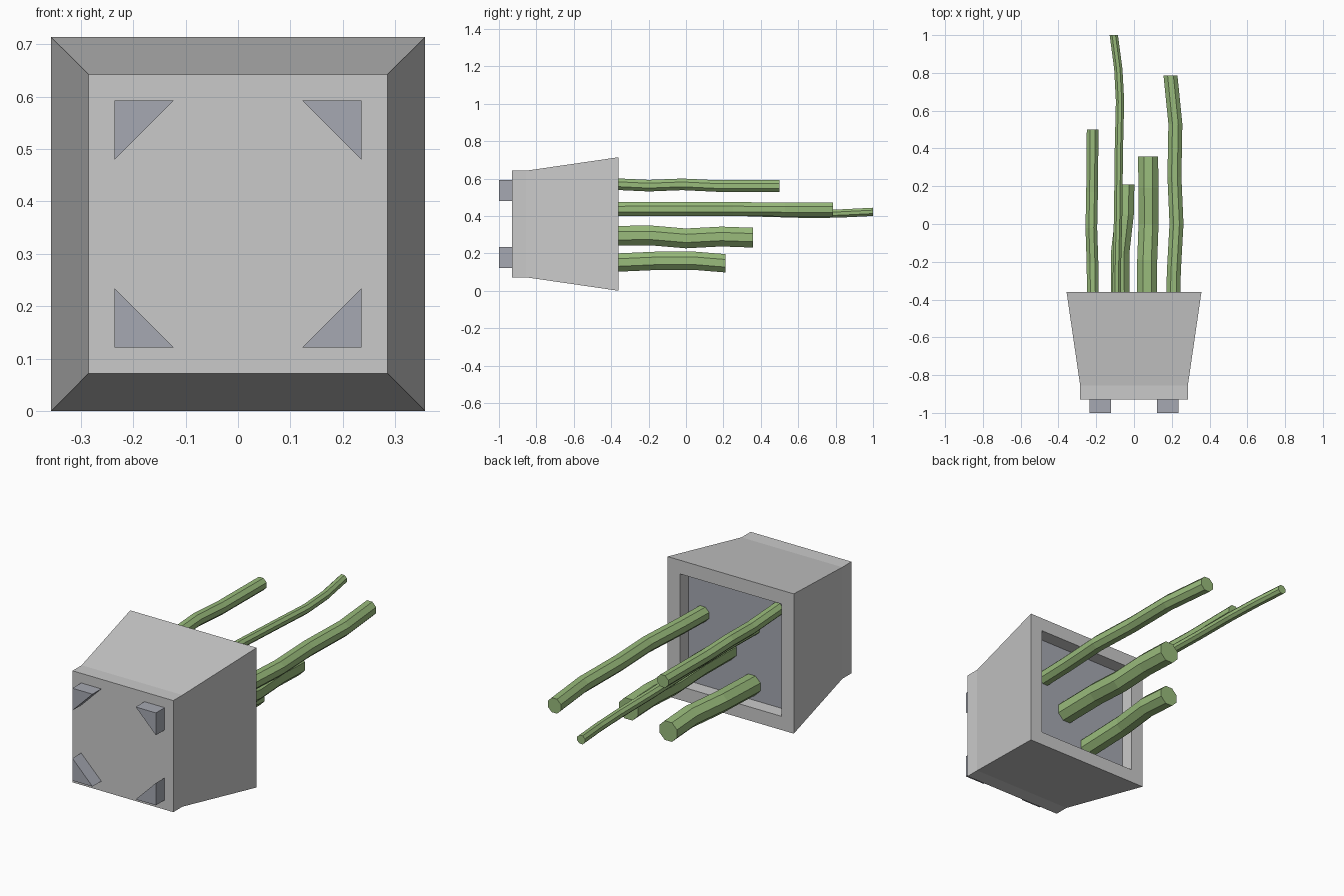
import bpy, bmesh, math

if "Cube" in bpy.data.objects:
    bpy.data.objects.remove(bpy.data.objects["Cube"])

CZ = 0.357  # height of the pot axis, which lies along y


def material(name, rgb):
    m = bpy.data.materials.new(name)
    m.diffuse_color = (*rgb, 1)
    m.use_nodes = True
    m.node_tree.nodes["Principled BSDF"].inputs["Base Color"].default_value = m.diffuse_color
    return m


GREY = material("pot grey", (0.59, 0.59, 0.59))
SLATE = material("slate grey", (0.38, 0.395, 0.445))
GREEN = material("stalk green", (0.32, 0.50, 0.20))


def loft(name, rings, mat):
    """Skin a series of vertex rings and cap both ends."""
    bm = bmesh.new()
    loops = [[bm.verts.new(p) for p in ring] for ring in rings]
    n = len(loops[0])
    for a, b in zip(loops, loops[1:]):
        for i in range(n):
            j = (i + 1) % n
            bm.faces.new((a[i], a[j], b[j], b[i]))
    bm.faces.new(loops[0])
    bm.faces.new(loops[-1])
    bmesh.ops.recalc_face_normals(bm, faces=bm.faces)
    me = bpy.data.meshes.new(name)
    bm.to_mesh(me)
    bm.free()
    me.materials.append(mat)
    ob = bpy.data.objects.new(name, me)
    bpy.context.collection.objects.link(ob)
    return ob


def square(h, y):
    return [(sx * h, y, CZ + sz * h) for sx, sz in ((-1, -1), (1, -1), (1, 1), (-1, 1))]


# Pot: straight base, flared body, flat rim and shallow recess
pot_profile = [(0.285, -0.929), (0.285, -0.855), (0.357, -0.36),
               (0.287, -0.36), (0.287, -0.435)]
loft("pot", [square(h, y) for h, y in pot_profile], GREY)

# Soil plate at the bottom of the recess
loft("soil", [square(0.286, -0.434), square(0.286, -0.43)], SLATE)

# Four triangular corner feet
for sx in (-1, 1):
    for sz in (-1, 1):
        tri = [(0.236, 0.236), (0.122, 0.236), (0.236, 0.122)]
        loft("foot", [[(sx * x, y, CZ + sz * z) for x, z in tri]
                      for y in (-1.0, -0.928)], SLATE)


def stalk(name, half, path):
    """Eight-sided stalk with flat ends through (x, y, z) points."""
    r = half / math.cos(math.pi / 8)
    angles = [(i + 0.5) * math.pi / 4 for i in range(8)]
    loft(name, [[(x + r * math.cos(a), y, z + r * math.sin(a)) for a in angles]
                for x, y, z in path], GREEN)


# Five gently bent stalks
stalk("upper_left_stalk", 0.031, [
    (-0.217, -0.432, 0.573), (-0.22, -0.2, 0.562), (-0.226, -0.02, 0.569),
    (-0.222, 0.17, 0.56), (-0.219, 0.5, 0.56)])
stalk("tallest_stalk", 0.022, [
    (-0.092, -0.432, 0.435), (-0.09, -0.2, 0.437), (-0.084, 0.05, 0.43),
    (-0.08, 0.4, 0.418), (-0.074, 0.65, 0.411), (-0.083, 0.82, 0.413),
    (-0.107, 1.0, 0.422)])
stalk("shortest_stalk", 0.049, [
    (-0.071, -0.432, 0.148), (-0.074, -0.16, 0.16), (-0.05, 0.05, 0.16),
    (-0.047, 0.21, 0.147)])
stalk("thick_stalk", 0.053, [
    (0.07, -0.432, 0.293), (0.07, -0.19, 0.296), (0.077, 0.0, 0.28),
    (0.076, 0.19, 0.29), (0.075, 0.357, 0.284)])
stalk("right_stalk", 0.037, [
    (0.207, -0.432, 0.436), (0.211, -0.25, 0.437), (0.225, 0.0, 0.437),
    (0.214, 0.25, 0.437), (0.219, 0.53, 0.435), (0.193, 0.787, 0.434)])
